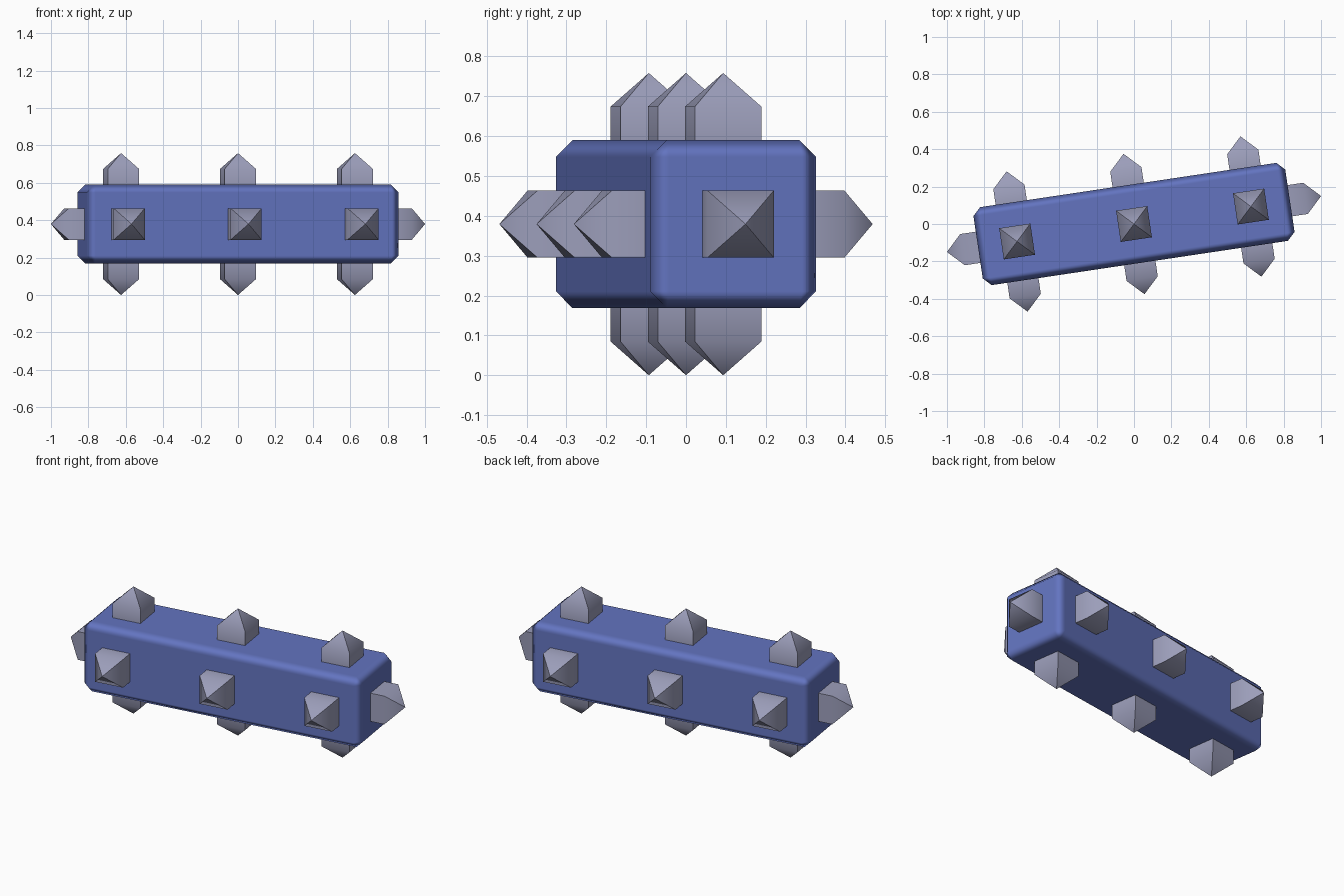
import bpy, bmesh, math
from mathutils import Matrix, Vector

if "Cube" in bpy.data.objects:
    bpy.data.objects.remove(bpy.data.objects["Cube"])

U = 0.2107                      # half thickness of the bar
H = U * 0.4                     # half width of a spike
CENTRE = Matrix.Translation((0, 0, U * 1.8)) @ Matrix.Rotation(math.radians(8.5), 4, 'Z')


def material(name, rgb):
    m = bpy.data.materials.new(name)
    m.diffuse_color = (*rgb, 1)
    m.use_nodes = True
    m.node_tree.nodes["Principled BSDF"].inputs["Base Color"].default_value = m.diffuse_color
    return m


blue = material("blue", (0.125, 0.175, 0.53))
steel = material("pale steel", (0.33, 0.34, 0.49))


def add_object(name, bm, mat, matrix, angle):
    bmesh.ops.recalc_face_normals(bm, faces=bm.faces)
    mesh = bpy.data.meshes.new(name)
    bm.to_mesh(mesh)
    bm.free()
    mesh.materials.append(mat)
    ob = bpy.data.objects.new(name, mesh)
    bpy.context.collection.objects.link(ob)
    ob.matrix_world = matrix
    bpy.ops.object.select_all(action='DESELECT')
    ob.select_set(True)
    bpy.context.view_layer.objects.active = ob
    bpy.ops.object.shade_smooth_by_angle(angle=math.radians(angle))
    return ob


# bar: long square block with chamfered edges
bm = bmesh.new()
bmesh.ops.create_cube(bm, size=2, matrix=Matrix.Diagonal((4 * U, U, U, 1)))
bar = add_object("bar", bm, blue, CENTRE, 180)
bevel = bar.modifiers.new("chamfer", 'BEVEL')
bevel.width = U * 0.2
bevel.segments = 1
bevel.harden_normals = True


# spike: square post with a pyramid tip, sunk a little into the bar
def add_spike(name, base, direction):
    bm = bmesh.new()
    bmesh.ops.create_cube(bm, size=2, matrix=Matrix.Translation((0, 0, H / 2 - 0.005))
                          @ Matrix.Diagonal((H, H, H / 2 + 0.005, 1)))
    top = max(bm.faces, key=lambda f: f.calc_center_median().z)
    tip = bmesh.ops.poke(bm, faces=[top])["verts"][0]
    tip.co.z = 2 * H
    turn = Vector(direction).to_track_quat('Z', 'Y').to_matrix().to_4x4()
    add_object(name, bm, steel, CENTRE @ Matrix.Translation(base) @ turn, 50)


# three spikes on each long side
sides = {"top": (0, 0, 1), "bottom": (0, 0, -1), "front": (0, -1, 0), "back": (0, 1, 0)}
for side, d in sides.items():
    for i in (-1, 0, 1):
        add_spike(f"{side}_spike_{i + 2}", Vector(d) * U + Vector((i * 3 * U, 0, 0)), d)

# one spike on each end
for name, s in (("left", -1), ("right", 1)):
    add_spike(f"{name}_end_spike", (s * 4 * U, 0, 0), (s, 0, 0))
